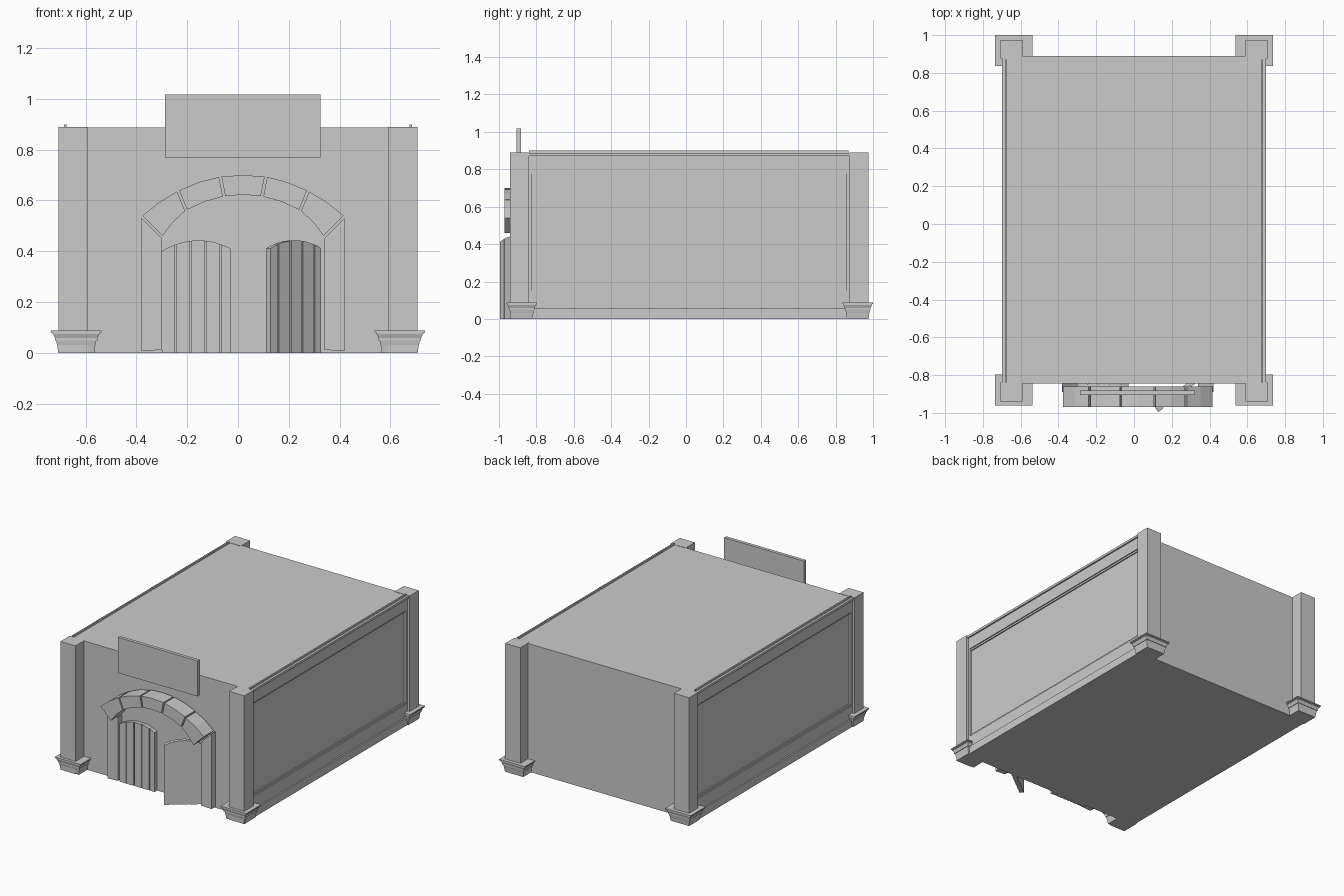
import bpy, bmesh
from math import radians
from mathutils import Vector

if "Cube" in bpy.data.objects:
    bpy.data.objects.remove(bpy.data.objects["Cube"])


def make(name, bm):
    bmesh.ops.recalc_face_normals(bm, faces=bm.faces)
    me = bpy.data.meshes.new(name)
    bm.to_mesh(me)
    bm.free()
    ob = bpy.data.objects.new(name, me)
    bpy.context.collection.objects.link(ob)
    return ob


def loft(bm, rings):
    vs = [[bm.verts.new(p) for p in r] for r in rings]
    n = len(rings[0])
    for a, b in zip(vs, vs[1:]):
        for i in range(n):
            bm.faces.new((a[i], a[(i + 1) % n], b[(i + 1) % n], b[i]))
    bm.faces.new(vs[0])
    bm.faces.new(vs[-1])


def rect(x0, x1, y0, y1, z):
    return [(x0, y0, z), (x1, y0, z), (x1, y1, z), (x0, y1, z)]


def add_box(bm, x0, x1, y0, y1, z0, z1):
    loft(bm, [rect(x0, x1, y0, y1, z0), rect(x0, x1, y0, y1, z1)])


def box(name, *b):
    bm = bmesh.new()
    add_box(bm, *b)
    return make(name, bm)


def add_prism(bm, outline, y0, y1):
    # outline in the x-z plane, extruded along y
    loft(bm, [[(x, y, z) for x, z in outline] for y in (y0, y1)])


# Main block
box("building_body", -0.675, 0.675, -0.845, 0.89, 0, 0.888)

# Corner pillars with flared stepped bases
BASE = [(0.0, 0.0), (0.028, 0.004), (0.05, 0.009), (0.05, 0.013), (0.058, 0.013),
        (0.074, 0.02), (0.074, 0.023), (0.08, 0.023), (0.08, 0.028), (0.088, 0.028)]
for side, s in (("left", -1), ("right", 1)):
    for end, y0, y1, b0, b1 in (("front", -0.94, -0.84, -0.936, -0.82),
                                ("back", 0.875, 0.975, 0.86, 0.976)):
        xa, xb = sorted((s * 0.59, s * 0.706))
        box(f"{end}_{side}_pillar", xa, xb, y0, y1, 0, 0.89)
        xa, xb = sorted((s * 0.566, s * 0.707))
        bm = bmesh.new()
        loft(bm, [rect(xa - d, xb + d, b0 - d * 0.85, b1 + d * 0.85, z) for z, d in BASE])
        make(f"{end}_{side}_pillar_base", bm)

# Side wall frames: rails, narrow stiles, mouldings and roof lip
FRAME = [(0.69, -0.845, 0.877, 0.79, 0.872), (0.69, -0.845, 0.877, 0.055, 0.14),
         (0.69, -0.845, -0.825, 0.14, 0.79), (0.69, 0.857, 0.877, 0.14, 0.79),
         (0.683, -0.825, 0.857, 0.14, 0.153), (0.683, -0.825, 0.857, 0.778, 0.79),
         (0.70, -0.845, 0.877, 0.0, 0.055), (0.70, -0.845, 0.877, 0.872, 0.888),
         (0.684, -0.84, 0.87, 0.888, 0.90)]
for side, s in (("left", -1), ("right", 1)):
    bm = bmesh.new()
    for x, y0, y1, z0, z1 in FRAME:
        xa, xb = sorted((s * 0.674, s * x))
        add_box(bm, xa, xb, y0, y1, z0, z1)
    make(f"{side}_wall_frame", bm)

# Blank sign board
box("sign_board", -0.287, 0.324, -0.905, -0.882, 0.77, 1.017)

# Arch blocks, separated by small gaps
CX = 0.02
OUTER = [(-0.40, 0.537), (-0.256, 0.638), (-0.09, 0.694), (0.09, 0.694), (0.256, 0.638), (0.40, 0.537)]
INNER = [(-0.32, 0.457), (-0.225, 0.562), (-0.075, 0.617), (0.075, 0.617), (0.225, 0.562), (0.32, 0.457)]


def segment(a, b, gap):
    a, b = Vector(a), Vector(b)
    d = (b - a).normalized()
    mid = (a + b) / 2 + Vector((-d.y, d.x)) * 0.006
    return [(p.x + CX, p.y) for p in (a + d * gap, mid, b - d * gap)]


bm = bmesh.new()
for i in range(5):
    out = segment(OUTER[i], OUTER[i + 1], 0.005)
    inn = segment(INNER[i], INNER[i + 1], 0.005)
    add_prism(bm, out + inn[::-1], -0.97, -0.86)
make("arch_blocks", bm)

# Door jambs with mitred tops
for side, s in (("left", -1), ("right", 1)):
    bm = bmesh.new()
    jamb = [(0.40, 0.008), (0.40, 0.532), (0.32, 0.452), (0.32, 0.012)]
    add_prism(bm, [(CX + s * x, z) for x, z in jamb], -0.89, -0.84)
    make(f"{side}_door_jamb", bm)


# Round-topped plank doors, u measured from the hinge
def door_top(u):
    return 0.443 - 0.042 * ((u - 0.145) / 0.145) ** 2


def door(name, s, loc, angle):
    bm = bmesh.new()
    cuts = [0.0, 0.053, 0.112, 0.171, 0.232, 0.27]

    def slab(a, b, y0, y1, n):
        us = [a + (b - a) * i / n for i in range(n + 1)]
        outline = [(s * a, 0.0)] + [(s * u, door_top(u)) for u in us] + [(s * b, 0.0)]
        add_prism(bm, outline, y0, y1)

    for a, b in zip(cuts, cuts[1:]):
        slab(a + 0.003 * (a > 0), b - 0.003 * (b < 0.27), 0, 0.029, 3)
    slab(0.002, 0.268, 0.008, 0.024, 12)
    ob = make(name, bm)
    ob.location = loc
    ob.rotation_euler.z = radians(angle)


door("left_door", 1, (-0.30, -0.872, 0), 0)
door("right_door_open", -1, (0.343, -0.831, 0), 37.5)
